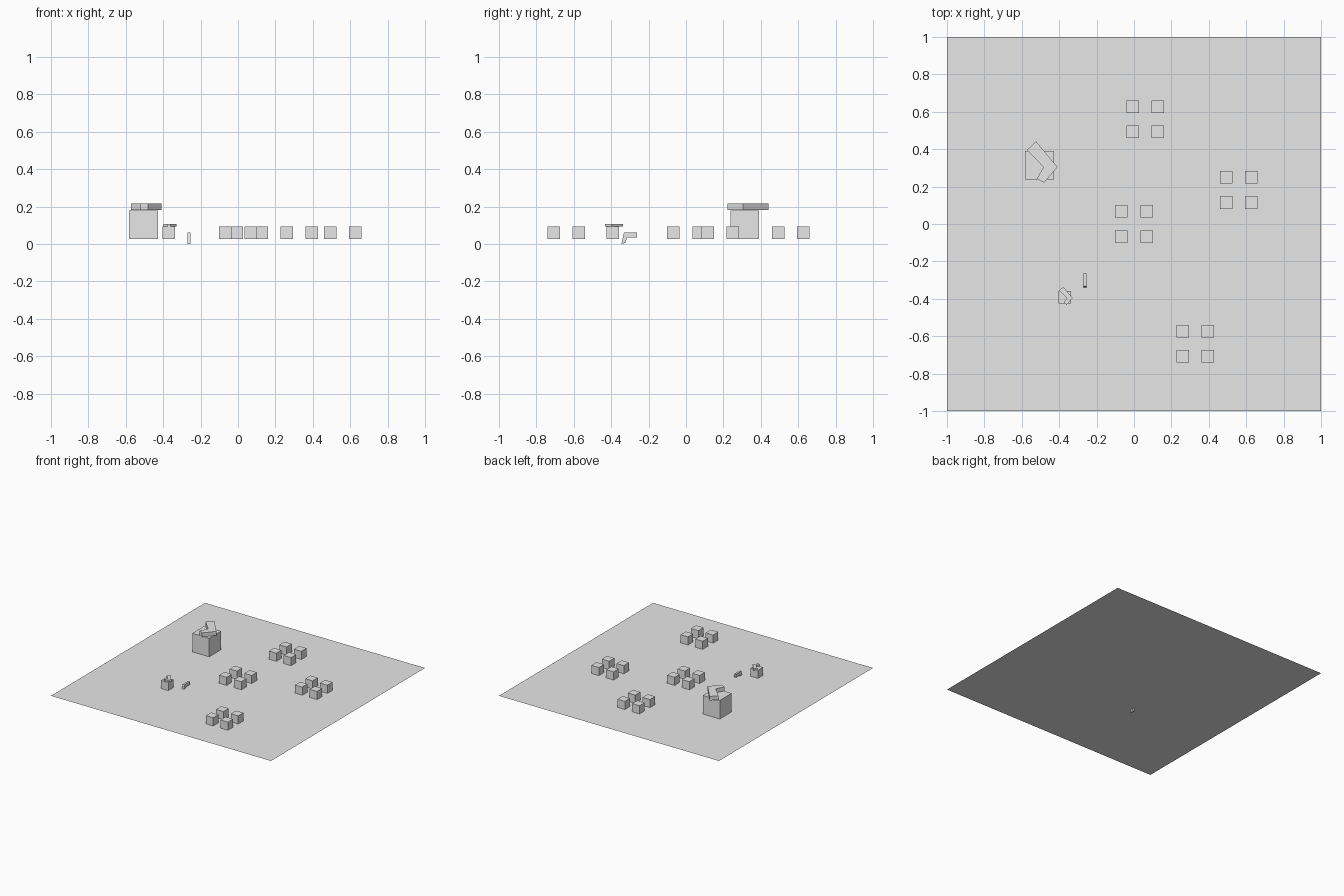
import bpy
import bmesh

if "Cube" in bpy.data.objects:
    bpy.data.objects.remove(bpy.data.objects["Cube"])

GROUND = 0.025
grey = bpy.data.materials.new("light_grey")
grey.diffuse_color = (0.8, 0.8, 0.8, 1)
grey.use_nodes = True
grey.node_tree.nodes["Principled BSDF"].inputs["Base Color"].default_value = grey.diffuse_color


def finish(name, bm):
    mesh = bpy.data.meshes.new(name)
    bm.to_mesh(mesh)
    bm.free()
    mesh.materials.append(grey)
    obj = bpy.data.objects.new(name, mesh)
    bpy.context.collection.objects.link(obj)
    return obj


def cube(name, x, y, size):
    bm = bmesh.new()
    bmesh.ops.create_cube(bm, size=size)
    bmesh.ops.translate(bm, verts=bm.verts, vec=(x, y, GROUND + size / 2 + 0.0003))
    return finish(name, bm)


def prism(name, points, offset):
    """Close a flat outline into a solid by extruding it along offset."""
    bm = bmesh.new()
    face = bm.faces.new([bm.verts.new(p) for p in points])
    res = bmesh.ops.extrude_face_region(bm, geom=[face], use_keep_orig=True)
    moved = [v for v in res["geom"] if isinstance(v, bmesh.types.BMVert)]
    bmesh.ops.translate(bm, verts=moved, vec=offset)
    bmesh.ops.recalc_face_normals(bm, faces=bm.faces)
    return finish(name, bm)


# Ground sheet
bm = bmesh.new()
bmesh.ops.create_grid(bm, x_segments=1, y_segments=1, size=1)
bmesh.ops.translate(bm, verts=bm.verts, vec=(0, 0, GROUND))
finish("ground_sheet", bm)

# Clusters of four small crates
for g, (cx, cy) in enumerate([(0, 0), (0.06, 0.56), (0.561, 0.182), (0.327, -0.641)]):
    for i, sx in enumerate((-1, 1)):
        for j, sy in enumerate((-1, 1)):
            cube(f"crate_{g}_{i}{j}", cx + sx * 0.067, cy + sy * 0.067, 0.067)

# Two cube bodies, each with a bent chevron floating on top
CHEVRON = [(-0.019, 0.127), (0.096, -0.011), (0.024, -0.094),
           (-0.015, -0.073), (0.021, -0.011), (-0.067, 0.081)]
for name, x, y, s in [("large", -0.505, 0.315, 1.0), ("small", -0.370, -0.391, 0.435)]:
    cube(name + "_body", x, y, 0.153 * s)
    z = GROUND + 0.157 * s
    prism(name + "_chevron", [(x + px * s, y + py * s, z) for px, py in CHEVRON],
          (0, 0, 0.033 * s))

# Angled tool: barrel with a slanted grip reaching below the ground sheet
TOOL = [(-0.332, 0.06), (-0.262, 0.06), (-0.262, 0.034),
        (-0.315, 0.034), (-0.324, 0.006), (-0.345, 0.0)]
prism("hand_tool", [(-0.271, y, z) for y, z in TOOL], (0.016, 0, 0))
